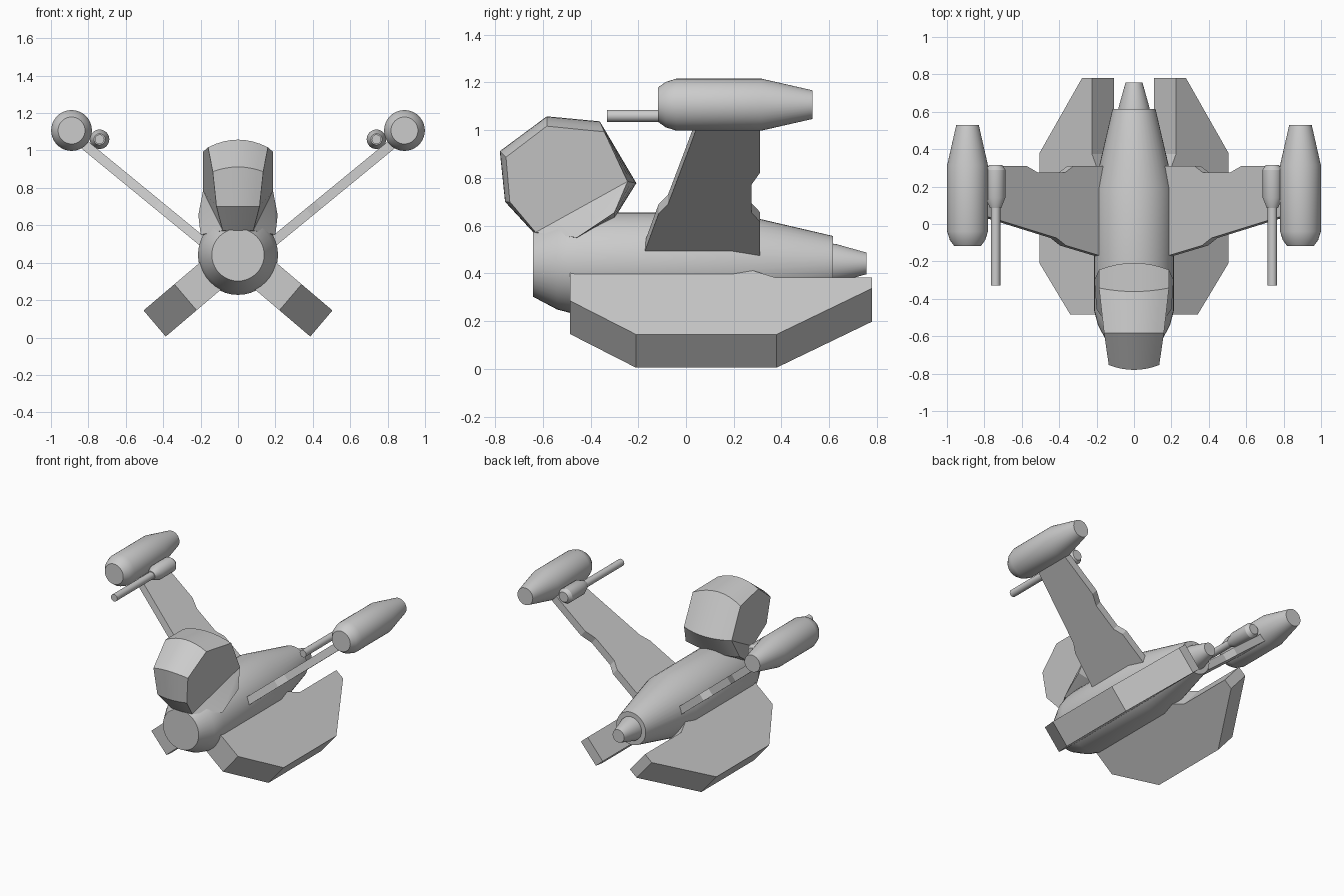
import bpy, bmesh
from math import sin, cos, tau, radians
from mathutils import Vector

if "Cube" in bpy.data.objects:
    bpy.data.objects.remove(bpy.data.objects["Cube"])


def finish(name, bm, mirror=False, smooth=None):
    bmesh.ops.recalc_face_normals(bm, faces=bm.faces)
    mesh = bpy.data.meshes.new(name)
    bm.to_mesh(mesh)
    bm.free()
    ob = bpy.data.objects.new(name, mesh)
    bpy.context.collection.objects.link(ob)
    if smooth:
        bpy.ops.object.select_all(action='DESELECT')
        ob.select_set(True)
        bpy.context.view_layer.objects.active = ob
        bpy.ops.object.shade_smooth_by_angle(angle=radians(smooth))
    if mirror:
        m = ob.modifiers.new("Mirror", 'MIRROR')
        m.use_mirror_merge = False
    return ob


def lathe(name, profile, x, z, mirror=False, n=40):
    """Closed solid turned about a y-parallel axis; profile is (y, radius)."""
    bm = bmesh.new()
    rings = [[bm.verts.new((x + r * cos(tau * i / n), y, z + r * sin(tau * i / n)))
              for i in range(n)] for y, r in profile]
    for a, b in zip(rings, rings[1:]):
        for i in range(n):
            j = (i + 1) % n
            bm.faces.new((a[i], a[j], b[j], b[i]))
    bm.faces.new(rings[0])
    bm.faces.new(rings[-1])
    return finish(name, bm, mirror, 22)


def slab(name, outline, z0, slope, up, down):
    """Plate on the plane z = z0 + slope*x, outline in (x, y), mirrored in x."""
    normal = Vector((-slope, 0, 1)).normalized()
    bm = bmesh.new()
    top, bot = [[bm.verts.new(Vector((x, y, z0 + slope * x)) + normal * d)
                 for x, y in outline] for d in (up, -down)]
    bm.faces.new(top)
    bm.faces.new(bot)
    for i in range(len(top)):
        j = (i + 1) % len(top)
        bm.faces.new((top[i], top[j], bot[j], bot[i]))
    return finish(name, bm, True)


# Fuselage and tail nozzle
lathe("fuselage", [(-.64, .14), (-.54, .193), (-.46, .214), (.19, .214), (.615, .115)], 0, .442)
lathe("tail_nozzle", [(.60, .083), (.625, .082), (.757, .045)], 0, .442)

# Upper wings with notched trailing edge
slab("upper_wing", [(.10, -.195), (.18, -.175), (.38, -.115), (.43, -.075), (.72, .015),
                    (.86, .057), (.86, .31), (.59, .31), (.53, .275), (.385, .275),
                    (.34, .31), (.10, .31)], .358, .82, .026, .026)

# Lower thick fins
slab("lower_fin", [(.18, -.485), (.34, -.485), (.505, -.21), (.505, .38), (.278, .78),
                   (.225, .78), (.225, .375), (.18, .25)], .574, -.85, 0, .183)

# Wing tip engines and guns
lathe("engine_pod", [(-.117, .072), (-.085, .095), (-.04, .109), (.315, .109), (.53, .06)],
      .89, 1.107, True)
lathe("gun_housing", [(.085, .03), (.14, .052), (.29, .052), (.315, .035)], .74, 1.06, True)
lathe("gun_barrel", [(-.33, .025), (.12, .025)], .74, 1.06, True, 24)

# Cockpit: crowned band around a side profile
# each row: half width, side edge y, z, centre line y, z
rows = [(.135, -.754, .887, -.780, .912),   # nose
        (.160, -.583, 1.017, -.583, 1.058),  # top front
        (.187, -.342, .993, -.361, 1.037),  # top rear
        (.187, -.245, .785, -.208, .778),   # back
        (.212, -.300, .655, -.300, .630),   # neck rear
        (.200, -.457, .550, -.457, .544),   # neck bottom
        (.082, -.630, .572, -.637, .569),   # chin
        (.115, -.738, .700, -.758, .700)]   # lower nose
steps = [i / 4 for i in range(-4, 5)]
bm = bmesh.new()
grid = []
for w, ey, ez, cy, cz in rows:
    grid.append([bm.verts.new((w * f, ey + (cy - ey) * (1 - f * f), ez + (cz - ez) * (1 - f * f)))
                 for f in steps])
for i in range(len(grid)):
    a, b = grid[i], grid[(i + 1) % len(grid)]
    for k in range(len(steps) - 1):
        bm.faces.new((a[k], a[k + 1], b[k + 1], b[k]))
for k in (0, -1):
    for ids in ((0, 1, 2, 3, 6, 7), (3, 5, 6), (3, 4, 5)):
        bm.faces.new([grid[i][k] for i in ids])
finish("cockpit", bm, False, 24)
